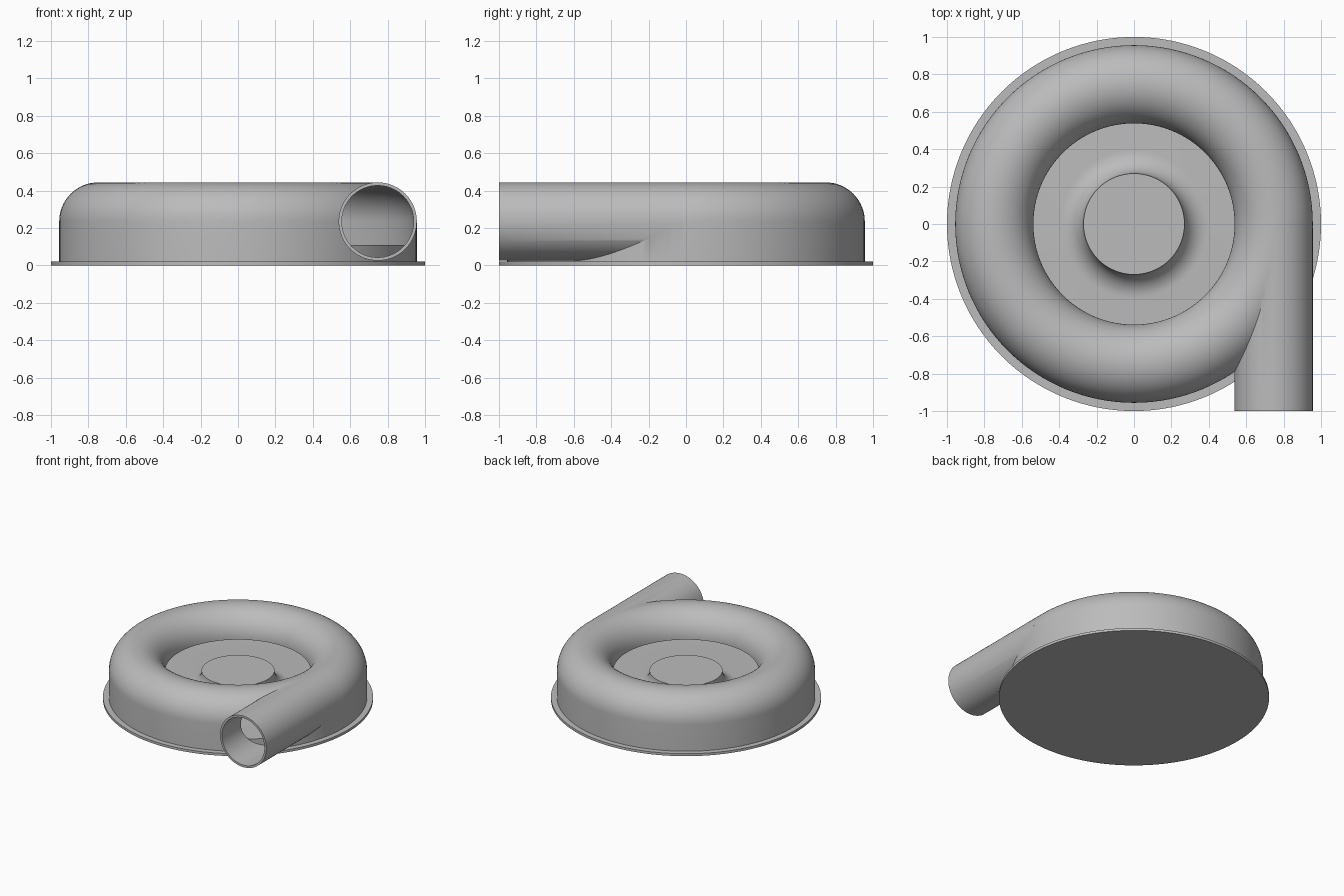
import bpy, bmesh, math
from mathutils import Matrix

if "Cube" in bpy.data.objects:
    bpy.data.objects.remove(bpy.data.objects["Cube"])

SEGMENTS = 128
RING_R, MID_Z = 0.747, 0.235      # centre line of the volute tube
TUBE_R, WALL = 0.209, 0.017

grey = bpy.data.materials.new("plain grey")
grey.use_nodes = True
grey.diffuse_color = (0.5, 0.5, 0.5, 1)
grey.node_tree.nodes["Principled BSDF"].inputs["Base Color"].default_value = (0.5, 0.5, 0.5, 1)


def finish(name, bm):
    bmesh.ops.recalc_face_normals(bm, faces=bm.faces)
    mesh = bpy.data.meshes.new(name)
    bm.to_mesh(mesh)
    bm.free()
    mesh.materials.append(grey)
    obj = bpy.data.objects.new(name, mesh)
    bpy.context.collection.objects.link(obj)
    return obj


def select(obj):
    bpy.ops.object.select_all(action="DESELECT")
    obj.select_set(True)
    bpy.context.view_layer.objects.active = obj


def smooth(obj):
    select(obj)
    bpy.ops.object.shade_smooth_by_angle(angle=math.radians(30))


def revolve(name, profile, closed=False):
    """Spin an (r, z) profile about the z axis."""
    bm = bmesh.new()
    verts = [bm.verts.new((r, 0, z)) for r, z in profile]
    pairs = list(zip(verts, verts[1:]))
    if closed:
        pairs.append((verts[-1], verts[0]))
    edges = [bm.edges.new(p) for p in pairs]
    bmesh.ops.spin(bm, geom=verts + edges, cent=(0, 0, 0), axis=(0, 0, 1),
                   angle=math.tau, steps=SEGMENTS)
    bmesh.ops.remove_doubles(bm, verts=bm.verts, dist=1e-5)
    return finish(name, bm)


def pipe(name, radius, y_front, y_back):
    bm = bmesh.new()
    place = (Matrix.Translation((RING_R, (y_front + y_back) / 2, MID_Z))
             @ Matrix.Rotation(math.pi / 2, 4, "X"))
    bmesh.ops.create_cone(bm, cap_ends=True, segments=96, radius1=radius,
                          radius2=radius, depth=y_back - y_front, matrix=place)
    return finish(name, bm)


def arch(radius, inner_r, bottom):
    """Half-round tube roof with a straight outer wall."""
    steps = 32
    roof = [(RING_R - radius * math.cos(math.pi * i / steps),
             MID_Z + radius * math.sin(math.pi * i / steps)) for i in range(steps + 1)]
    points = roof + [(RING_R + radius, bottom), (inner_r, bottom)]
    if inner_r < RING_R - radius:
        points.append((inner_r, MID_Z))
    return points


def combine(obj, other, operation):
    select(obj)
    mod = obj.modifiers.new(operation.lower(), "BOOLEAN")
    mod.operation, mod.object, mod.solver = operation, other, "EXACT"
    bpy.ops.object.modifier_apply(modifier=mod.name)
    bpy.data.objects.remove(other)


# Thin base flange
smooth(revolve("base_flange", [(0, 0), (1, 0), (1, 0.02), (0, 0.02)]))

# Raised inner floor with a coved hub
FLOOR_Z, HUB_Z, HUB_R = 0.11, 0.235, 0.27
COVE = HUB_Z - FLOOR_Z
cove = [(HUB_R + COVE * (1 - math.cos(a)), HUB_Z - COVE * math.sin(a))
        for a in (math.pi / 2 * i / 12 for i in range(13))]
smooth(revolve("hub_and_floor",
               [(0, HUB_Z)] + cove + [(0.942, FLOOR_Z), (0.942, 0.015), (0, 0.015)]))

# Hollow volute housing joined to its tangential outlet pipe
housing = revolve("volute_housing", arch(TUBE_R, RING_R - TUBE_R, 0.015), closed=True)
combine(housing, pipe("outlet_outside", TUBE_R, -1.0, -0.02), "UNION")
combine(housing, revolve("volute_inside", arch(TUBE_R - WALL, 0.3, -0.1), closed=True), "DIFFERENCE")
combine(housing, pipe("outlet_inside", TUBE_R - WALL, -1.1, -0.03), "DIFFERENCE")
smooth(housing)
